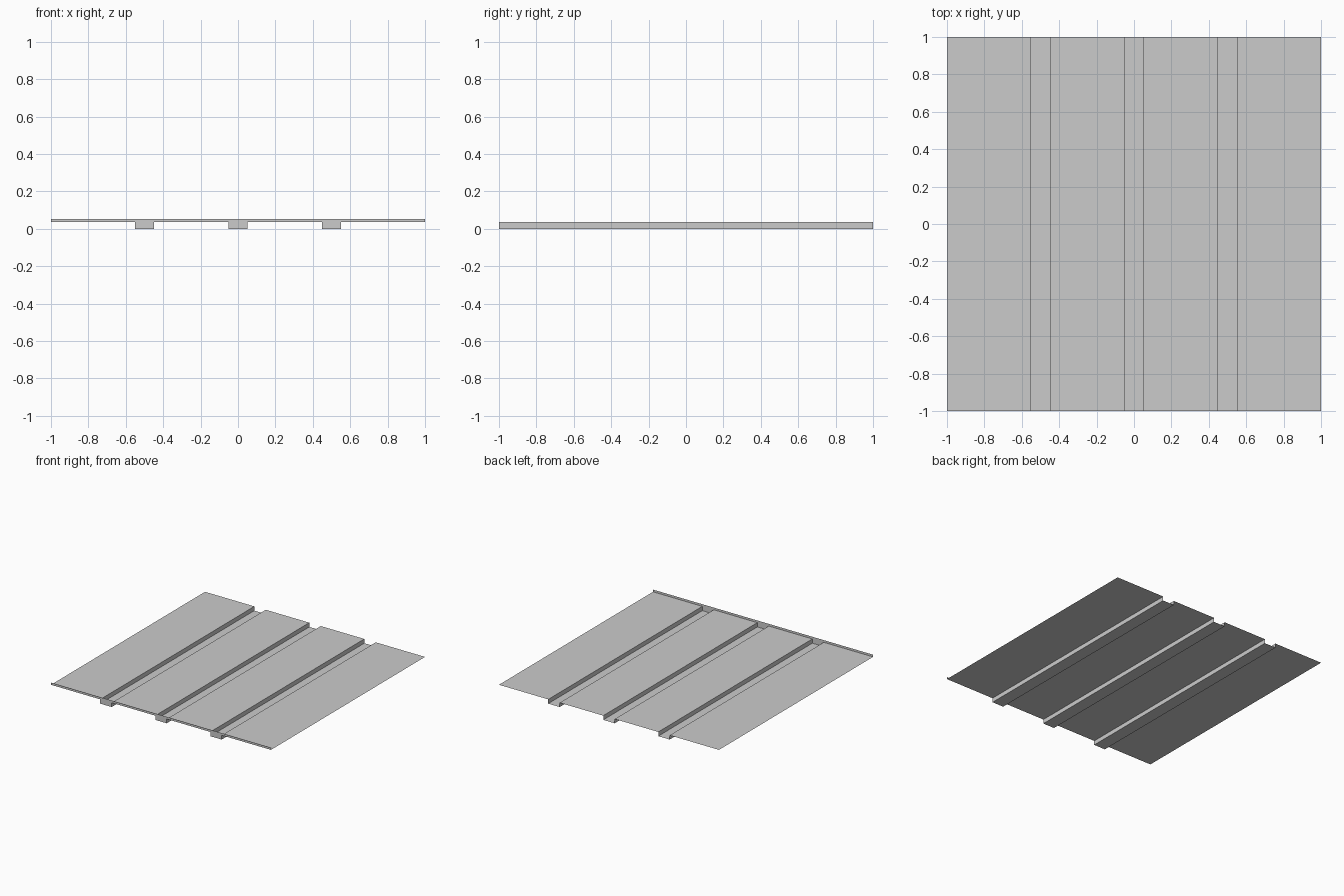
import bpy, bmesh

cube = bpy.data.objects.get("Cube")
if cube:
    bpy.data.objects.remove(cube)

SHEET_Z, LIP_Z, HALF = 0.035, 0.053, 1.0
GROOVES, GROOVE_HALF = (-0.5, 0.0, 0.5), 0.052

grey = bpy.data.materials.new("light_grey")
grey.use_nodes = True
colour = (0.6, 0.6, 0.6, 1)
grey.diffuse_color = colour
grey.node_tree.nodes["Principled BSDF"].inputs["Base Color"].default_value = colour


def make_object(name, bm):
    mesh = bpy.data.meshes.new(name)
    bm.to_mesh(mesh)
    bm.free()
    mesh.materials.append(grey)
    obj = bpy.data.objects.new(name, mesh)
    bpy.context.collection.objects.link(obj)


# Cross-section of the sheet, dipping down into each groove
profile = [(-HALF, SHEET_Z)]
for x in GROOVES:
    left, right = x - GROOVE_HALF, x + GROOVE_HALF
    profile += [(left, SHEET_Z), (left, 0), (right, 0), (right, SHEET_Z)]
profile.append((HALF, SHEET_Z))

# Grooved sheet, open at the back
bm = bmesh.new()
front = [bm.verts.new((x, -HALF, z)) for x, z in profile]
back = [bm.verts.new((x, HALF, z)) for x, z in profile]
for i in range(len(profile) - 1):
    bm.faces.new((front[i], front[i + 1], back[i + 1], back[i]))
make_object("grooved_sheet", bm)

# Front lip: raised strip plus a cap over each groove end
bm = bmesh.new()


def front_plate(x0, x1, z0, z1):
    corners = ((x0, z0), (x1, z0), (x1, z1), (x0, z1))
    bm.faces.new([bm.verts.new((x, -HALF, z)) for x, z in corners])


front_plate(-HALF, HALF, SHEET_Z, LIP_Z)
for x in GROOVES:
    front_plate(x - GROOVE_HALF, x + GROOVE_HALF, 0, SHEET_Z)
make_object("front_lip", bm)
